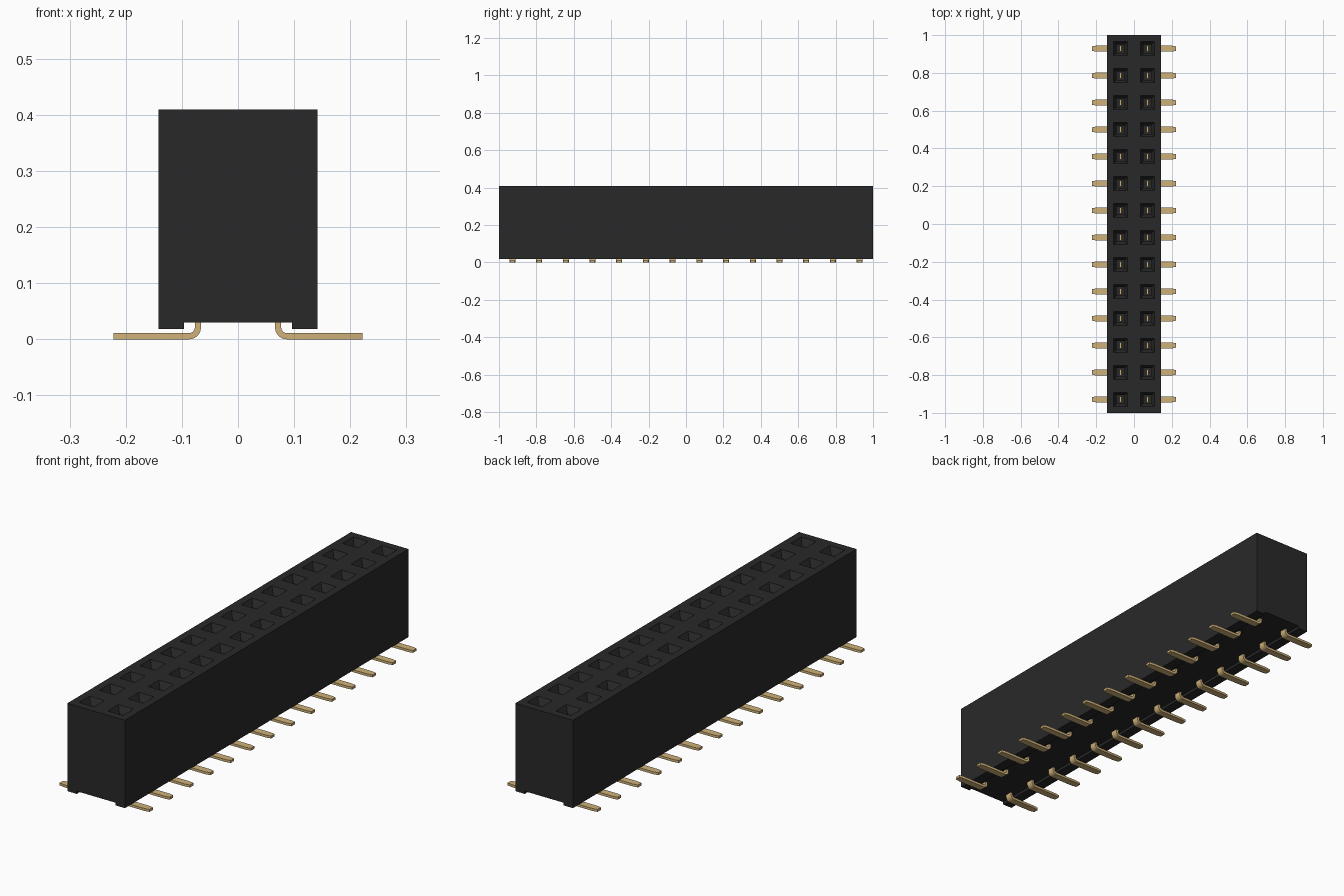
import bpy, bmesh, math

cube = bpy.data.objects.get("Cube")
if cube:
    bpy.data.objects.remove(cube, do_unlink=True)

ROWS = 14
PITCH = 2 / ROWS
HALF_W = 0.142
TOP, CEILING, FOOT = 0.41, 0.03, 0.018
PIN_X, THICK = 0.066, 0.011


def material(name, color):
    m = bpy.data.materials.new(name)
    m.use_nodes = True
    m.diffuse_color = color
    bsdf = m.node_tree.nodes["Principled BSDF"]
    bsdf.inputs["Base Color"].default_value = color
    bsdf.inputs["Roughness"].default_value = 0.6
    return m


def finish(bm, name, mat):
    bmesh.ops.recalc_face_normals(bm, faces=bm.faces)
    mesh = bpy.data.meshes.new(name)
    bm.to_mesh(mesh)
    bm.free()
    mesh.materials.append(mat)
    obj = bpy.data.objects.new(name, mesh)
    bpy.context.collection.objects.link(obj)
    return obj


black = material("black plastic", (0.022, 0.022, 0.022, 1))
gold = material("gold metal", (0.62, 0.44, 0.19, 1))

# Housing: a top grid with one cell per socket, then walls and underside
bm = bmesh.new()
bmesh.ops.create_grid(bm, x_segments=2, y_segments=ROWS, size=1)
for v in bm.verts:
    v.co.x *= HALF_W
    v.co.z = TOP
cells = bm.faces[:]
rim = [e for e in bm.edges if e.is_boundary]
walls = bmesh.ops.extrude_edge_only(bm, edges=rim)["geom"]
for v in walls:
    if isinstance(v, bmesh.types.BMVert):
        v.co.z = CEILING
bmesh.ops.edgeloop_fill(bm, edges=[e for e in bm.edges if e.is_boundary])
bmesh.ops.recalc_face_normals(bm, faces=bm.faces)

# Sockets: each cell sinks into a funnel and a square hole
bmesh.ops.inset_individual(bm, faces=cells, thickness=0.034, use_even_offset=True)
bmesh.ops.inset_individual(bm, faces=cells, thickness=0.015, depth=-0.03,
                           use_even_offset=True)
holes = bmesh.ops.extrude_discrete_faces(bm, faces=cells)["faces"]
for f in holes:
    for v in f.verts:
        v.co.z -= 0.25
finish(bm, "housing", black)

# Standoff rails along both lower edges
for side, name in ((1, "left_rail"), (-1, "right_rail")):
    bm = bmesh.new()
    bmesh.ops.create_cube(bm, size=1)
    for v in bm.verts:
        v.co.x = side * (HALF_W - 0.023 + v.co.x * 0.046)
        v.co.y *= 2
        v.co.z = (FOOT + CEILING) / 2 + v.co.z * (CEILING - FOOT)
    finish(bm, name, black)

# Bent contact pin: side profile with a rounded elbow, given width along y
R = 0.021
angles = [math.radians(180 + 90 * i / 6) for i in range(7)]


def elbow(radius):
    return [(PIN_X + R + radius * math.cos(a), R + radius * math.sin(a)) for a in angles]


outer = [(PIN_X, 0.3)] + elbow(R) + [(0.2, 0), (0.222, 0)]
inner = [(PIN_X + THICK, 0.3)] + elbow(R - THICK) + [(0.2, THICK), (0.222, THICK)]

bm = bmesh.new()
rings = []
for (xa, za), (xb, zb) in zip(outer, inner):
    w = 0.012 if xa > 0.21 else 0.016
    rings.append([bm.verts.new(p) for p in
                  ((xa, -w, za), (xa, w, za), (xb, w, zb), (xb, -w, zb))])
for a, b in zip(rings, rings[1:]):
    for i in range(4):
        j = (i + 1) % 4
        bm.faces.new((a[i], a[j], b[j], b[i]))
bm.faces.new(rings[0])
bm.faces.new(rings[-1])
pins = finish(bm, "contact_pins", gold)
pins.location.y = -1 + PITCH / 2

# Repeat the pin down the row and mirror it to the other side
array = pins.modifiers.new("row", 'ARRAY')
array.count = ROWS
array.use_relative_offset = False
array.use_constant_offset = True
array.constant_offset_displace = (0, PITCH, 0)
mirror = pins.modifiers.new("other side", 'MIRROR')
mirror.use_mirror_merge = False

# Smooth the elbows only
bpy.ops.object.select_all(action='DESELECT')
pins.select_set(True)
bpy.context.view_layer.objects.active = pins
bpy.ops.object.shade_smooth_by_angle(angle=math.radians(30))
